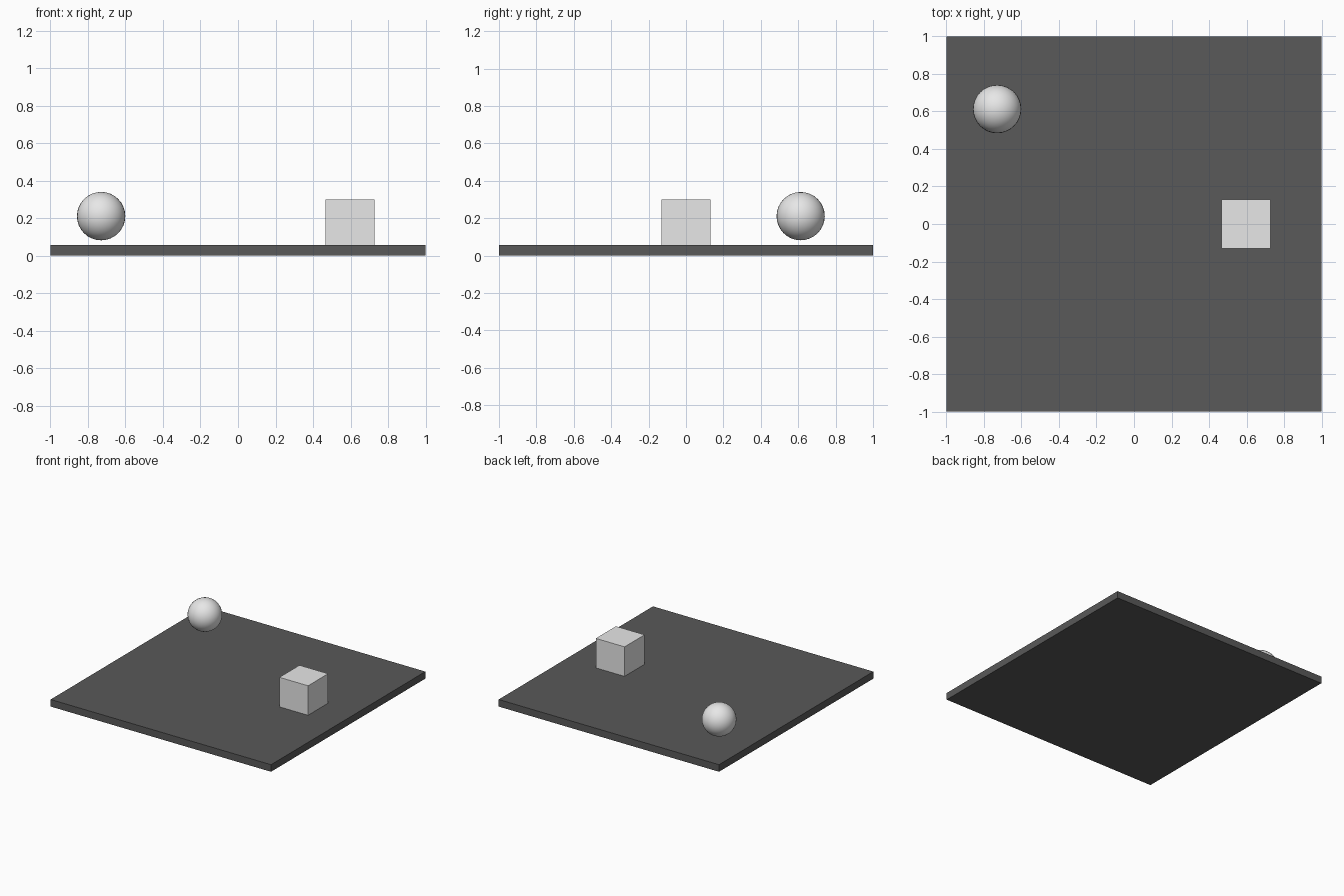
import bpy
import math

default = bpy.data.objects.get("Cube")
if default:
    bpy.data.objects.remove(default, do_unlink=True)


def make_material(name, grey):
    mat = bpy.data.materials.new(name)
    mat.use_nodes = True
    colour = (grey, grey, grey, 1.0)
    mat.diffuse_color = colour
    mat.node_tree.nodes["Principled BSDF"].inputs["Base Color"].default_value = colour
    return mat


dark_grey = make_material("dark grey", 0.1)
light_grey = make_material("light grey", 0.8)


def finish(name, mat):
    obj = bpy.context.object
    obj.name = obj.data.name = name
    obj.data.materials.append(mat)
    return obj


def make_box(name, centre, size, mat):
    bpy.ops.mesh.primitive_cube_add(size=1, location=centre)
    obj = finish(name, mat)
    obj.scale = size
    bpy.ops.object.transform_apply(location=False, rotation=False, scale=True)
    return obj


# Floor slab
THICKNESS = 0.058
make_box("floor_slab", (0, 0, THICKNESS / 2), (2, 2, THICKNESS), dark_grey)

# Block, slightly sunk into the slab
BLOCK = 0.26
make_box("block", (0.597, 0, 0.3 - BLOCK / 2), (BLOCK, BLOCK, BLOCK), light_grey)

# Ball hovering just above the slab
bpy.ops.mesh.primitive_uv_sphere_add(segments=32, ring_count=16, radius=0.129,
                                     location=(-0.73, 0.613, 0.211))
finish("ball", light_grey)
bpy.ops.object.shade_smooth_by_angle(angle=math.radians(30))
